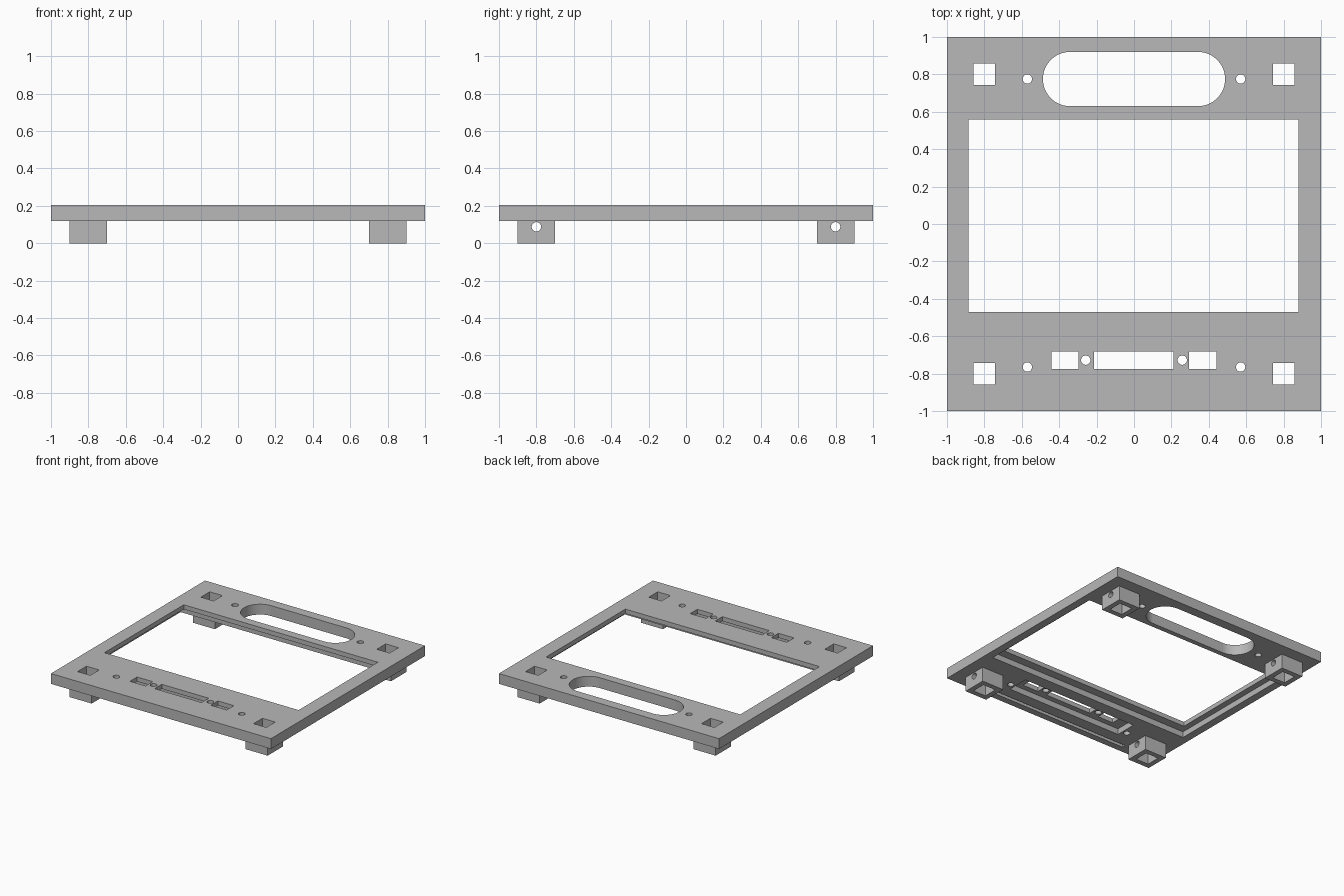
import bpy
from math import pi

if "Cube" in bpy.data.objects:
    bpy.data.objects.remove(bpy.data.objects["Cube"], do_unlink=True)

grey = bpy.data.materials.new("plain grey")
grey.use_nodes = True
grey.diffuse_color = (0.48, 0.48, 0.48, 1)
grey.node_tree.nodes["Principled BSDF"].inputs["Base Color"].default_value = grey.diffuse_color

TOP, UNDER, SKIN = 0.205, 0.12, 0.168


def box(name, x0, x1, y0, y1, z0, z1):
    bpy.ops.mesh.primitive_cube_add(size=1, location=((x0 + x1) / 2, (y0 + y1) / 2, (z0 + z1) / 2))
    ob = bpy.context.object
    ob.name = name
    ob.scale = (x1 - x0, y1 - y0, z1 - z0)
    bpy.ops.object.transform_apply(location=True, rotation=False, scale=True)
    return ob


def rod(x, y, z, radius, length, along_x=False, sides=32):
    bpy.ops.mesh.primitive_cylinder_add(vertices=sides, radius=radius, depth=length, location=(x, y, z),
                                        rotation=(0, pi / 2 if along_x else 0, 0))
    return bpy.context.object


def cut(target, cutter):
    """Subtract the cutter and remove it."""
    mod = target.modifiers.new("cut", "BOOLEAN")
    mod.operation, mod.solver, mod.object = "DIFFERENCE", "EXACT", cutter
    bpy.context.view_layer.objects.active = target
    bpy.ops.object.modifier_apply(modifier=mod.name)
    bpy.data.objects.remove(cutter, do_unlink=True)


def through(target, x0, x1, y0, y1):
    cut(target, box("cutter", x0, x1, y0, y1, -0.1, 0.4))


def pocket(target, x0, x1, y0, y1):
    cut(target, box("cutter", x0, x1, y0, y1, 0, SKIN))


def finish(ob):
    ob.data.materials.clear()
    ob.data.materials.append(grey)
    bpy.ops.object.select_all(action="DESELECT")
    ob.select_set(True)
    bpy.context.view_layer.objects.active = ob
    bpy.ops.object.shade_smooth_by_angle(angle=0.5)


# Frame plate with its large window and the stepped rebate beneath
frame = box("frame_plate", -1, 1, -1, 1, UNDER, TOP)
pocket(frame, -0.935, 0.935, -0.54, 0.59)
through(frame, -0.885, 0.88, -0.47, 0.56)

# Rounded handle opening
through(frame, -0.345, 0.345, 0.63, 0.92)
for x in (-0.342, 0.342):
    cut(frame, rod(x, 0.775, 0.15, 0.145, 0.6, sides=64))

# Front connector slots in a shallow recess, and the rim groove
pocket(frame, -0.53, 0.53, -0.82, -0.64)
pocket(frame, -0.68, 0.68, -0.945, -0.915)
for x0, x1 in ((-0.44, -0.298), (-0.215, 0.212), (0.295, 0.44)):
    through(frame, x0, x1, -0.775, -0.682)

# Screw holes
for x, y in ((0.57, 0.775), (0.57, -0.765), (0.258, -0.728)):
    for side in (-1, 1):
        cut(frame, rod(side * x, y, 0.15, 0.025, 0.6))

# Hollow chamfered feet, each pierced sideways, open through the plate
for side, sx in (("left", 1), ("right", -1)):
    for end, sy in (("front", -1), ("back", 1)):
        cx, cy = sx * 0.8, sy * 0.8
        hole = (cx - 0.058, cx + 0.058, cy - 0.058, cy + 0.058)
        foot = box(f"{end}_{side}_foot", cx - 0.1, cx + 0.1, cy - 0.1, cy + 0.1, 0, UNDER)
        for v in foot.data.vertices:
            if v.co.z < 0:
                v.co.x *= 0.78
                v.co.y *= 0.78
        collar = box("collar", cx - 0.1, cx + 0.1, cy - 0.1, cy + 0.1, 0.022, UNDER)
        # Straight upper walls joined to the tapered base
        base_z = 0.022 - foot.location.z
        for v in foot.data.vertices:
            if v.co.z > 0:
                v.co.z = base_z
        mod = foot.modifiers.new("join", "BOOLEAN")
        mod.operation, mod.solver, mod.object = "UNION", "EXACT", collar
        bpy.context.view_layer.objects.active = foot
        bpy.ops.object.modifier_apply(modifier=mod.name)
        bpy.data.objects.remove(collar, do_unlink=True)
        through(foot, *hole)
        cut(foot, rod(cx, cy, 0.088, 0.025, 0.4, along_x=True))
        through(frame, *hole)
        finish(foot)

finish(frame)
